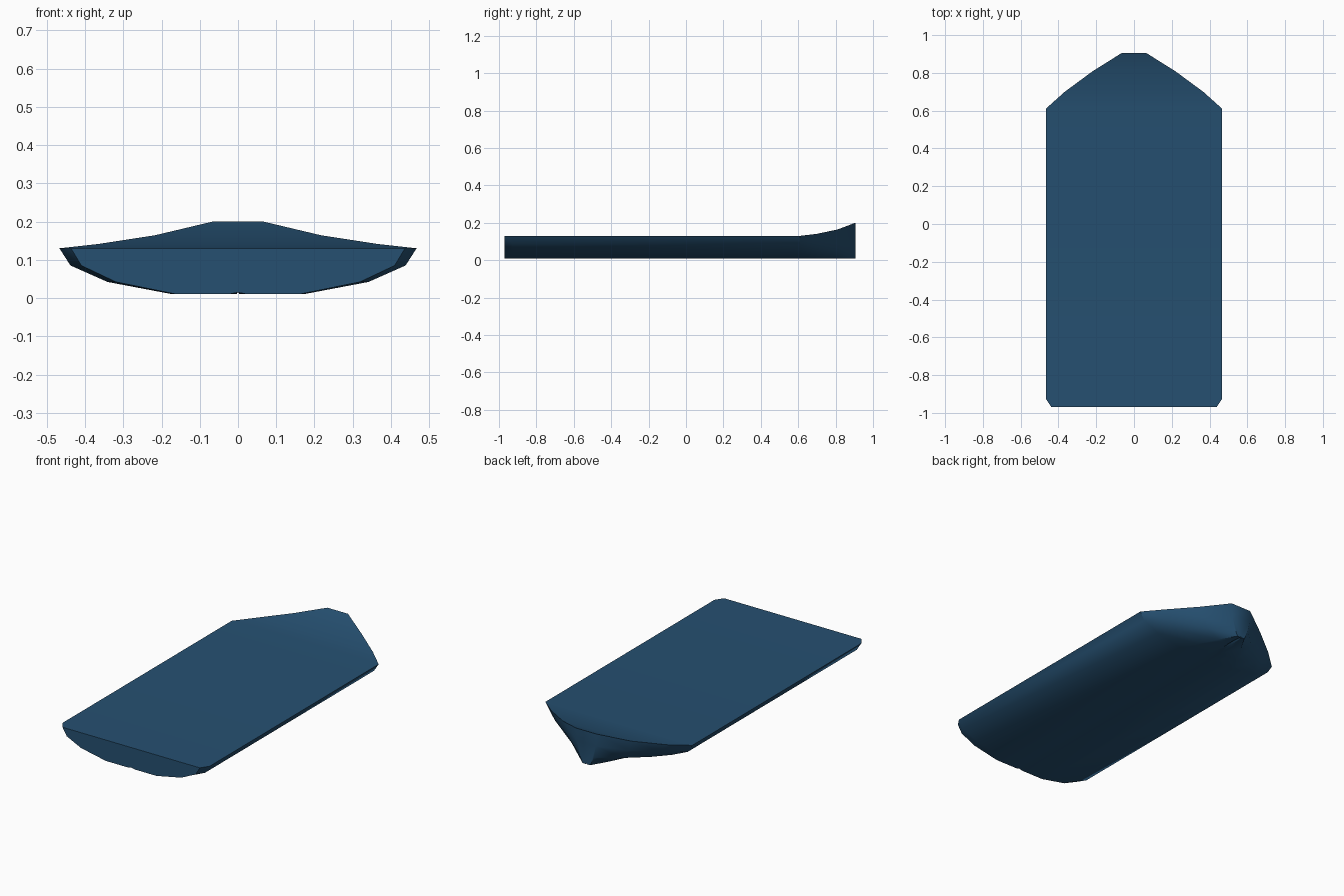
import bpy
import bmesh
import math

if "Cube" in bpy.data.objects:
    bpy.data.objects.remove(bpy.data.objects["Cube"])

navy = bpy.data.materials.new("navy blue")
navy.diffuse_color = (0.019, 0.08, 0.165, 1)
navy.use_nodes = True
navy.node_tree.nodes["Principled BSDF"].inputs["Base Color"].default_value = navy.diffuse_color

BOTTOM, DECK = 0.01, 0.13
# Half cross-section from the deck edge down to the keel groove (x, z)
HALF = [(0.467, 0.13), (0.438, 0.085), (0.341, 0.042), (0.172, 0.01),
        (0.025, 0.01), (0.0, 0.015)]
# Stations from stern to bow: y, width factor, deck height
STATIONS = [(-0.97, 0.935, 0.13), (-0.925, 1.0, 0.13), (0.61, 1.0, 0.13),
            (0.70, 0.785, 0.141), (0.81, 0.465, 0.164), (0.905, 0.14, 0.20)]


def section(y, width, deck):
    """Full open section at one station, with its height stretched to the deck."""
    lift = (deck - BOTTOM) / (DECK - BOTTOM)
    right = [(x * width, y, BOTTOM + (z - BOTTOM) * lift) for x, z in HALF]
    left = [(-x, y, z) for x, y, z in reversed(right[:-1])]
    return right + left


# Hull: stations lofted together, closed by the deck, transom and stem
bm = bmesh.new()
rings = [[bm.verts.new(p) for p in section(*s)] for s in STATIONS]
count = len(rings[0])
for a, b in zip(rings, rings[1:]):
    for i in range(count):
        j = (i + 1) % count
        bm.faces.new((a[i], a[j], b[j], b[i]))
bm.faces.new(rings[0])
bm.faces.new(rings[-1])
bmesh.ops.recalc_face_normals(bm, faces=bm.faces)

mesh = bpy.data.meshes.new("hull")
bm.to_mesh(mesh)
bm.free()
mesh.materials.append(navy)
hull = bpy.data.objects.new("hull", mesh)
bpy.context.collection.objects.link(hull)

# Smooth bilges, sharp deck edge and transom
bpy.context.view_layer.objects.active = hull
hull.select_set(True)
bpy.ops.object.shade_smooth_by_angle(angle=math.radians(40))
